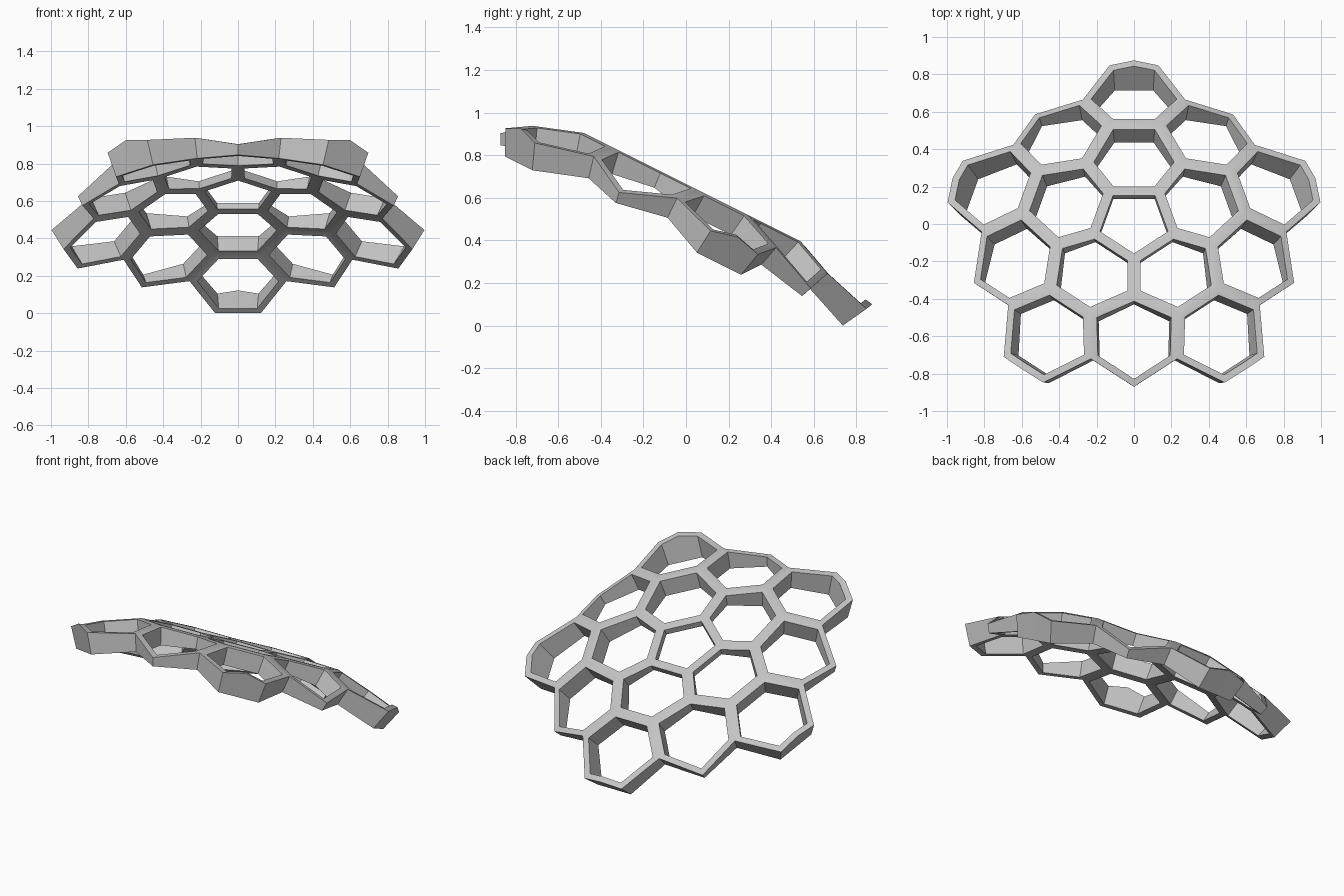
import bpy, bmesh
from math import radians, sin, cos
from mathutils import Vector, Matrix

cube = bpy.data.objects.get("Cube")
if cube:
    bpy.data.objects.remove(cube, do_unlink=True)

INNER_RADIUS = 1.995                    # the underside lies on a sphere
CENTRE = Vector((0, 0, -1.41))

# Joint rings: radius, height, angle away from the spoke direction
RINGS = {
    "a": (0.22, 0.61, 36), "b": (0.435, 0.61, 36), "c": (0.60, 0.61, 12.7),
    "d": (0.815, 0.532, 19.6), "e": (1.014, 0.465, 7.4),
    "f": (0.90, 0.434, 36), "m": (1.02, 0.496, 0),
}


def joint(ring, k, side=1):
    """Outer surface position of a joint in the k-th fifth of the shell."""
    radius, height, offset = RINGS[ring]
    angle = radians(90 + 72 * k + side * offset)
    return Vector((radius * cos(angle), radius * sin(angle), height))


def inner(p):
    """Project an outer point down to the spherical underside."""
    return CENTRE + (p - CENTRE).normalized() * INNER_RADIUS


# Cells as loops of joint keys: one pentagon, then two rings of hexagons
cells = [[("a", k, 1) for k in range(5)]]
for k in range(5):
    p, n = (k - 1) % 5, (k + 1) % 5
    cells.append([("a", p, 1), ("a", k, 1), ("b", k, 1),
                  ("c", k, 1), ("c", k, -1), ("b", p, 1)])
    cells.append([("c", k, -1), ("c", k, 1), ("d", k, 1), ("e", k, 1),
                  ("m", k, 0), ("e", k, -1), ("d", k, -1)])
    cells.append([("b", k, 1), ("c", k, 1), ("d", k, 1),
                  ("f", k, 1), ("d", n, -1), ("c", n, -1)])

bm = bmesh.new()
top, bottom, edge_use = {}, {}, {}
for key in {key for cell in cells for key in cell}:
    p = joint(*key)
    top[key] = bm.verts.new(p)
    if key[0] == "m":                   # crest only rises on the outer side
        q = (inner(joint("e", key[1], 1)) + inner(joint("e", key[1], -1))) / 2
    else:
        q = inner(p)
    bottom[key] = bm.verts.new(q)


def hole_ring(cell, verts, inset):
    """Shrink a cell outline towards its middle."""
    core = [verts[k].co for k in cell if k[0] != "m"]
    mid = sum(core, Vector()) / len(core)
    return [bm.verts.new(verts[k].co.lerp(mid, inset)) for k in cell]


# Struts: rim above, rim below and the wall of every opening
for cell in cells:
    inset = 0.13 if len(cell) == 5 else 0.16
    upper = hole_ring(cell, top, inset)
    lower = hole_ring(cell, bottom, inset)
    for i, key in enumerate(cell):
        j = (i + 1) % len(cell)
        nxt = cell[j]
        bm.faces.new((top[key], top[nxt], upper[j], upper[i]))
        bm.faces.new((upper[i], upper[j], lower[j], lower[i]))
        bm.faces.new((lower[i], lower[j], bottom[nxt], bottom[key]))
        edge_use.setdefault(frozenset((key, nxt)), []).append((key, nxt))

# Outside wall along edges that belong to a single cell
for use in edge_use.values():
    if len(use) == 1:
        k, n = use[0]
        bm.faces.new((top[n], top[k], bottom[k], bottom[n]))

# Lean the shell towards the back and rest it on the ground
bmesh.ops.transform(bm, verts=bm.verts, matrix=Matrix.Rotation(radians(-26.57), 4, "X")
                    @ Matrix.Translation((0, -0.29, 0)))
low = min(v.co.z for v in bm.verts)
bmesh.ops.translate(bm, verts=bm.verts, vec=(0, 0, -low))
bmesh.ops.recalc_face_normals(bm, faces=bm.faces)

mesh = bpy.data.meshes.new("honeycomb_shell")
bm.to_mesh(mesh)
bm.free()
shell = bpy.data.objects.new("honeycomb_shell", mesh)
bpy.context.collection.objects.link(shell)

grey = bpy.data.materials.new("light_grey")
grey.use_nodes = True
colour = (0.55, 0.55, 0.55, 1)
grey.diffuse_color = colour
grey.node_tree.nodes["Principled BSDF"].inputs["Base Color"].default_value = colour
mesh.materials.append(grey)

bpy.ops.object.select_all(action="DESELECT")
shell.select_set(True)
bpy.context.view_layer.objects.active = shell
bpy.ops.object.shade_smooth_by_angle(angle=radians(30))
